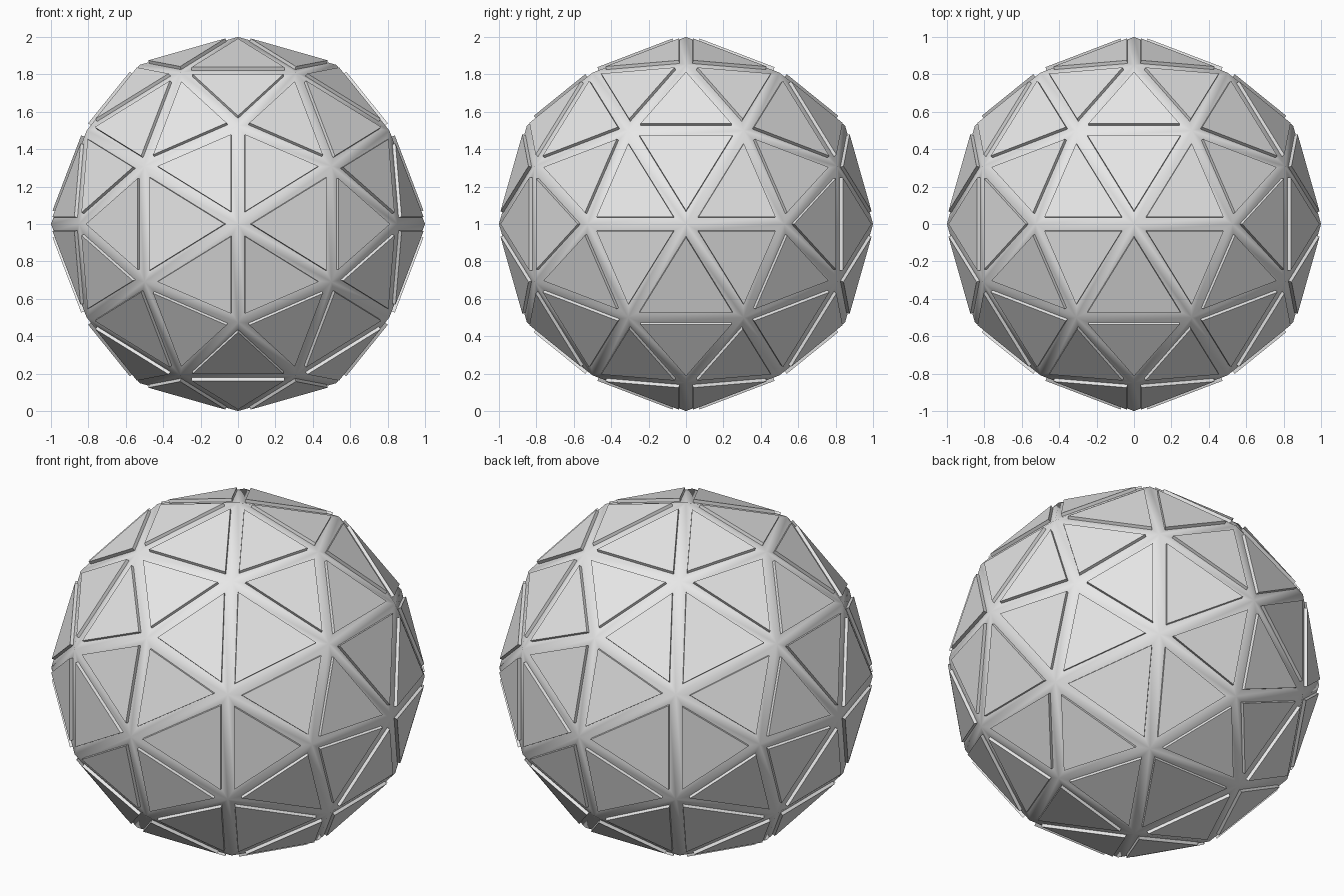
import bpy
import bmesh
import math
from itertools import combinations, product
from mathutils import Vector

RADIUS = 1.0
GAP = 0.035      # half of the groove between neighbouring panels
RAISE = 0.018    # height of each panel above the shell

cube = bpy.data.objects.get("Cube")
if cube:
    bpy.data.objects.remove(cube, do_unlink=True)

# One plain grey for shell and panels
grey = bpy.data.materials.new("plain_grey")
grey.use_nodes = True
colour = (0.8, 0.8, 0.8, 1.0)
grey.diffuse_color = colour
for node in grey.node_tree.nodes:
    if node.type == "BSDF_PRINCIPLED":
        node.inputs["Base Color"].default_value = colour

# Icosahedron corners, standing on an edge along each axis
phi = (1 + math.sqrt(5)) / 2
corners = []
for a, b in product((-1, 1), repeat=2):
    corners += [Vector((a, 0, b * phi)),
                Vector((0, a * phi, b)),
                Vector((a * phi, b, 0))]

# Edge midpoints pushed out to the sphere give the two-frequency dome
middles = [p + q for p, q in combinations(corners, 2) if (p - q).length < 2.1]

bm = bmesh.new()
for p in corners + middles:
    bm.verts.new(p.normalized() * RADIUS)
bmesh.ops.convex_hull(bm, input=list(bm.verts))
bmesh.ops.recalc_face_normals(bm, faces=list(bm.faces))

# Raised triangular panels, one inside every face
panels = list(bm.faces)
bmesh.ops.inset_individual(bm, faces=panels, thickness=GAP, use_even_offset=True)
raised = bmesh.ops.extrude_discrete_faces(bm, faces=panels)["faces"]
for face in raised:
    face.normal_update()
    bmesh.ops.translate(bm, verts=list(face.verts), vec=face.normal * RAISE)

# Stand the ball on the ground
bmesh.ops.translate(bm, verts=list(bm.verts), vec=(0, 0, RADIUS))
bm.normal_update()
for face in bm.faces:
    face.smooth = True

mesh = bpy.data.meshes.new("panelled_ball")
bm.to_mesh(mesh)
bm.free()
mesh.materials.append(grey)
mesh.set_sharp_from_angle(angle=math.radians(35))
ball = bpy.data.objects.new("panelled_ball", mesh)
bpy.context.collection.objects.link(ball)
